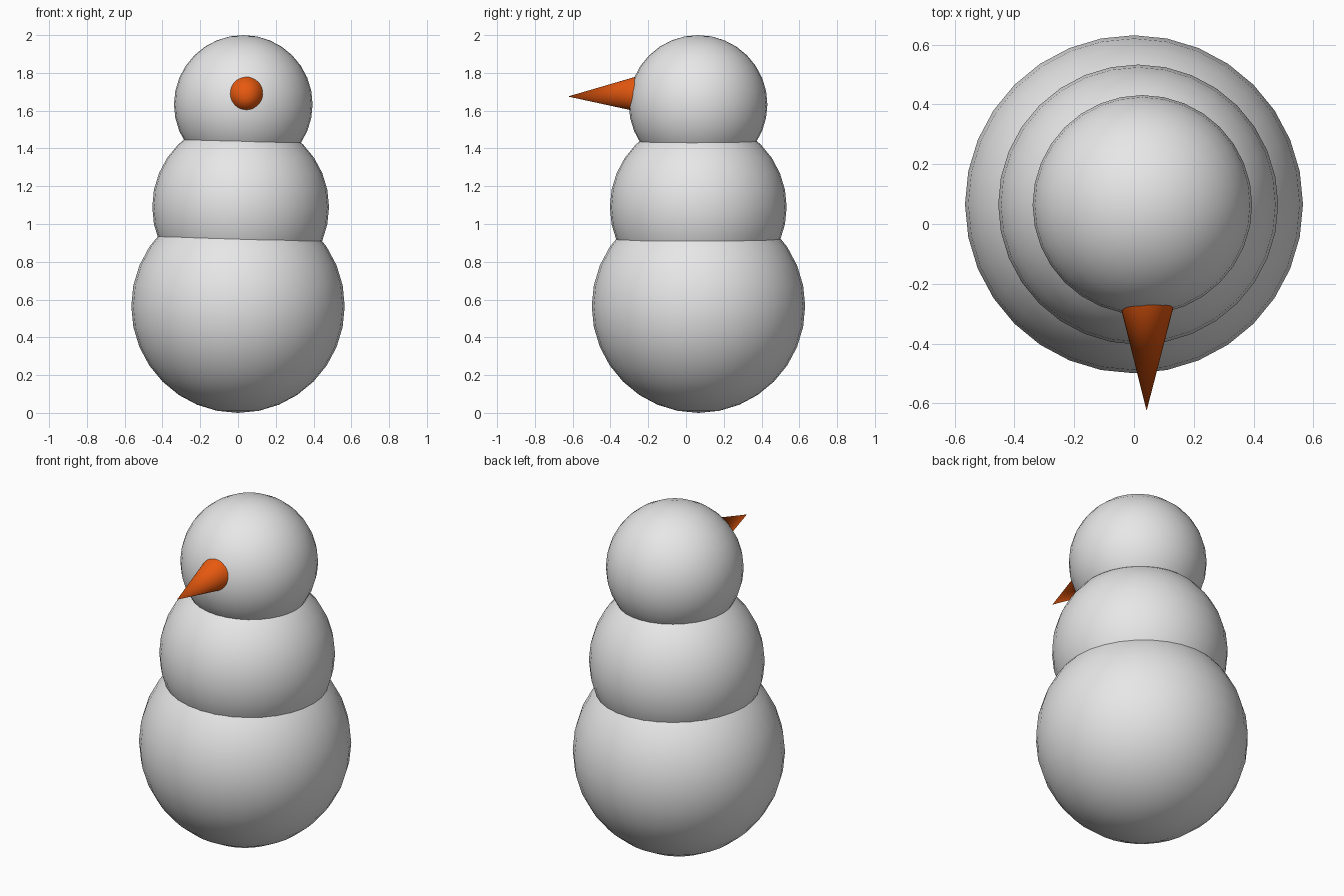
import bpy
from mathutils import Vector

cube = bpy.data.objects.get("Cube")
if cube:
    bpy.data.objects.remove(cube, do_unlink=True)


def make_material(name, rgb):
    mat = bpy.data.materials.new(name)
    mat.use_nodes = True
    colour = (*rgb, 1.0)
    mat.diffuse_color = colour
    mat.node_tree.nodes["Principled BSDF"].inputs["Base Color"].default_value = colour
    return mat


def finish(name, mat):
    obj = bpy.context.object
    obj.name = name
    obj.data.materials.append(mat)
    return obj


snow = make_material("snow_grey", (0.8, 0.8, 0.8))
carrot = make_material("carrot_orange", (0.8, 0.1, 0.005))

# Three stacked snowballs, each leaning slightly towards +x
for name, radius, centre in (
    ("bottom_ball", 0.565, (0.0, 0.066, 0.565)),
    ("middle_ball", 0.468, (0.014, 0.065, 1.09)),
    ("head_ball", 0.367, (0.028, 0.064, 1.633)),
):
    bpy.ops.mesh.primitive_uv_sphere_add(
        segments=32, ring_count=16, radius=radius, location=centre)
    finish(name, snow)
    bpy.ops.object.shade_smooth()

# Carrot nose, its base buried in the head and its tip dipping a little
tip = Vector((0.042, -0.625, 1.675))
base = Vector((0.044, -0.2, 1.69))
axis = tip - base
bpy.ops.mesh.primitive_cone_add(
    vertices=32, radius1=0.108, radius2=0, depth=axis.length,
    location=(tip + base) / 2, rotation=axis.to_track_quat("Z", "Y").to_euler())
finish("carrot_nose", carrot)
bpy.ops.object.shade_smooth_by_angle()
